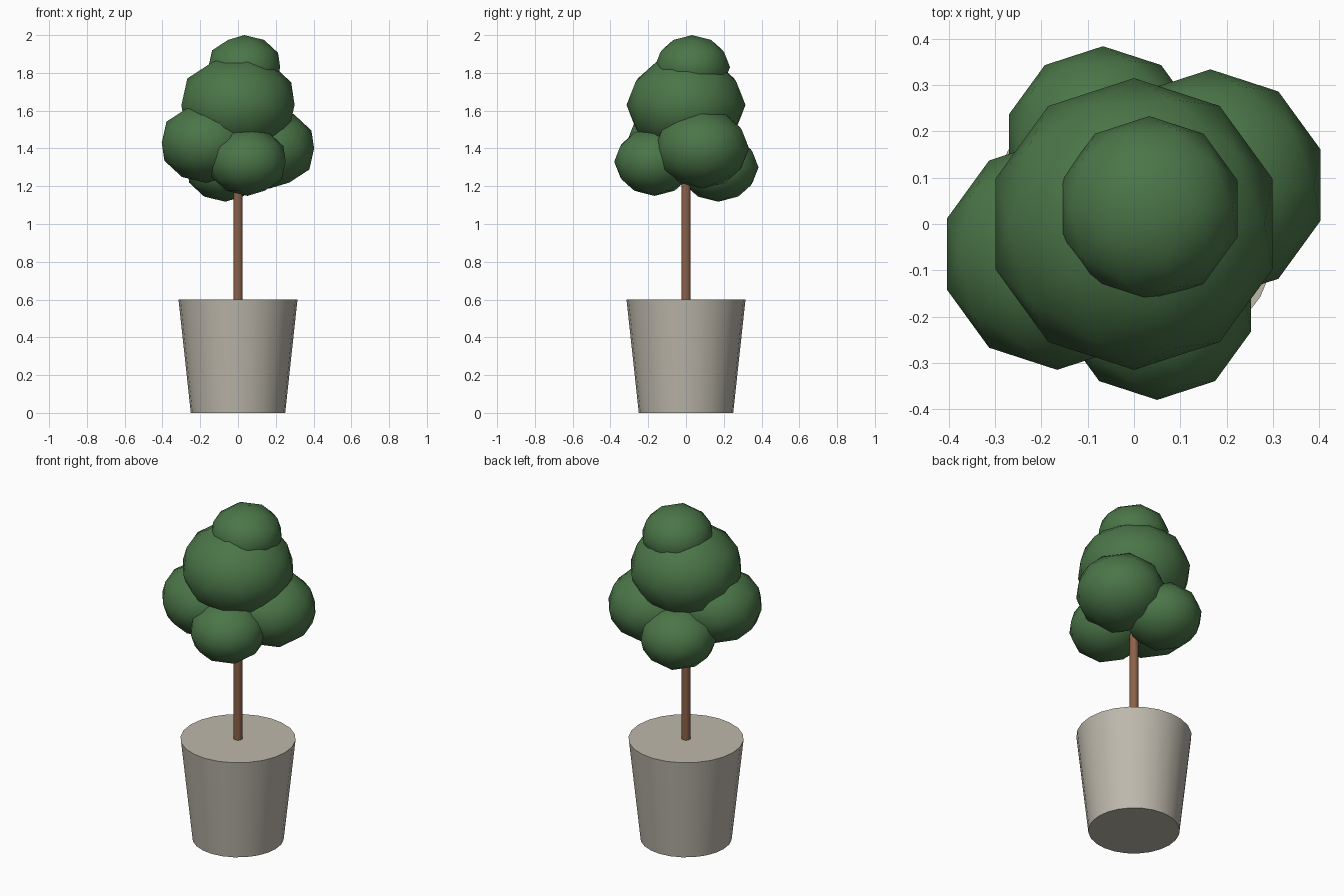
import bpy, math

if "Cube" in bpy.data.objects:
    bpy.data.objects.remove(bpy.data.objects["Cube"])


def material(name, rgb):
    m = bpy.data.materials.new(name)
    m.diffuse_color = (*rgb, 1)
    m.use_nodes = True
    m.node_tree.nodes["Principled BSDF"].inputs["Base Color"].default_value = m.diffuse_color
    return m


stone = material("stone grey", (0.51, 0.48, 0.41))
bark = material("bark brown", (0.26, 0.12, 0.065))
leaf = material("leaf green", (0.07, 0.18, 0.065))


def finish(name, mat):
    ob = bpy.context.object
    ob.name = name
    ob.data.materials.append(mat)
    return ob


def tapered(name, mat, sides, r1, r2, z1, z2):
    bpy.ops.mesh.primitive_cone_add(vertices=sides, radius1=r1, radius2=r2,
                                    depth=z2 - z1, location=(0, 0, (z1 + z2) / 2))
    finish(name, mat)
    bpy.ops.object.shade_smooth_by_angle(angle=math.radians(50))


# planter and trunk
tapered("pot", stone, 24, 0.25, 0.315, 0, 0.6)
tapered("trunk", bark, 12, 0.025, 0.025, 0.59, 1.6)

# foliage: slightly flattened smooth icospheres
clumps = {
    "crown_main": (0, 0, 1.63, 0.315),
    "crown_top": (0.033, 0.033, 1.83, 0.2),
    "clump_left": (-0.166, -0.065, 1.43, 0.25),
    "clump_right": (0.165, 0.084, 1.4, 0.25),
    "clump_front": (0.05, -0.167, 1.33, 0.213),
    "clump_back": (-0.067, 0.17, 1.3, 0.214),
}
for name, (x, y, z, r) in clumps.items():
    bpy.ops.mesh.primitive_ico_sphere_add(subdivisions=2, radius=r, location=(x, y, z))
    ob = finish(name, leaf)
    ob.scale.z = 0.85
    bpy.ops.object.shade_smooth()
